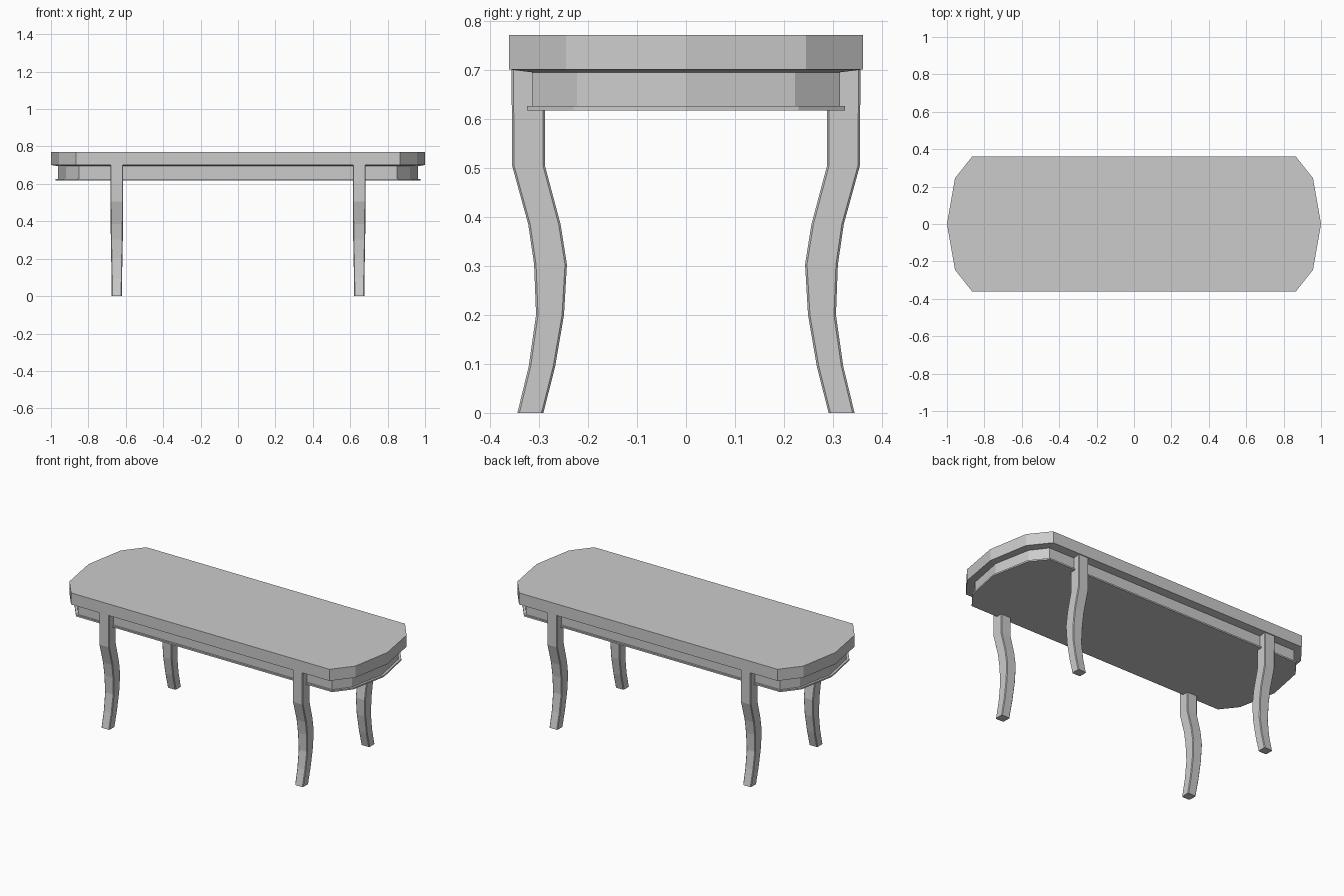
import bpy
import bmesh

if "Cube" in bpy.data.objects:
    bpy.data.objects.remove(bpy.data.objects["Cube"])


def loft(name, rings):
    """Closed solid through a list of equal-length rings, bottom to top."""
    bm = bmesh.new()
    loops = [[bm.verts.new(p) for p in ring] for ring in rings]
    n = len(loops[0])
    for a, b in zip(loops, loops[1:]):
        for i in range(n):
            j = (i + 1) % n
            bm.faces.new((a[i], a[j], b[j], b[i]))
    bm.faces.new(loops[0][::-1])
    bm.faces.new(loops[-1])
    bmesh.ops.recalc_face_normals(bm, faces=bm.faces)
    mesh = bpy.data.meshes.new(name)
    bm.to_mesh(mesh)
    bm.free()
    obj = bpy.data.objects.new(name, mesh)
    bpy.context.collection.objects.link(obj)
    return obj


def outline(end, mid, corner, z):
    """Ten-sided table outline from its end, middle and corner points."""
    (mx, my), (cx, cy) = mid, corner
    return [(end, 0, z), (mx, my, z), (cx, cy, z), (-cx, cy, z), (-mx, my, z),
            (-end, 0, z), (-mx, -my, z), (-cx, -cy, z), (cx, -cy, z), (mx, -my, z)]


TOP = (1.0, (0.957, 0.245), (0.865, 0.361))
APRON = (0.963, (0.92, 0.222), (0.85, 0.314))
LIP = (0.977, (0.932, 0.23), (0.857, 0.325))

# Table top with slightly sloped underside
loft("table_top", [outline(*APRON, 0.695), outline(*TOP, 0.701), outline(*TOP, 0.771)])

# Apron and its bottom moulding
loft("apron", [outline(*APRON, 0.622), outline(*APRON, 0.697)])
loft("apron_moulding", [outline(*LIP, 0.617), outline(*LIP, 0.626)])

# Curved legs: height, inner y, outer y, half width in x
LEG = [(0.0, 0.291, 0.344, 0.027), (0.095, 0.267, 0.321, 0.028),
       (0.2, 0.249, 0.306, 0.030), (0.303, 0.243, 0.310, 0.032),
       (0.385, 0.256, 0.322, 0.033), (0.505, 0.288, 0.355, 0.034),
       (0.703, 0.288, 0.356, 0.034)]
LEG_X = 0.648
C = 0.004


def leg_ring(z, y0, y1, w, sx, sy):
    # Rectangle with small chamfered corners
    pts = [(-w + C, y0), (w - C, y0), (w, y0 + C), (w, y1 - C),
           (w - C, y1), (-w + C, y1), (-w, y1 - C), (-w, y0 + C)]
    return [(sx * (LEG_X + x), sy * y, z) for x, y in pts]


for sx, side in ((-1, "left"), (1, "right")):
    for sy, end in ((-1, "front"), (1, "back")):
        loft(f"{end}_{side}_leg", [leg_ring(*s, sx, sy) for s in LEG])
